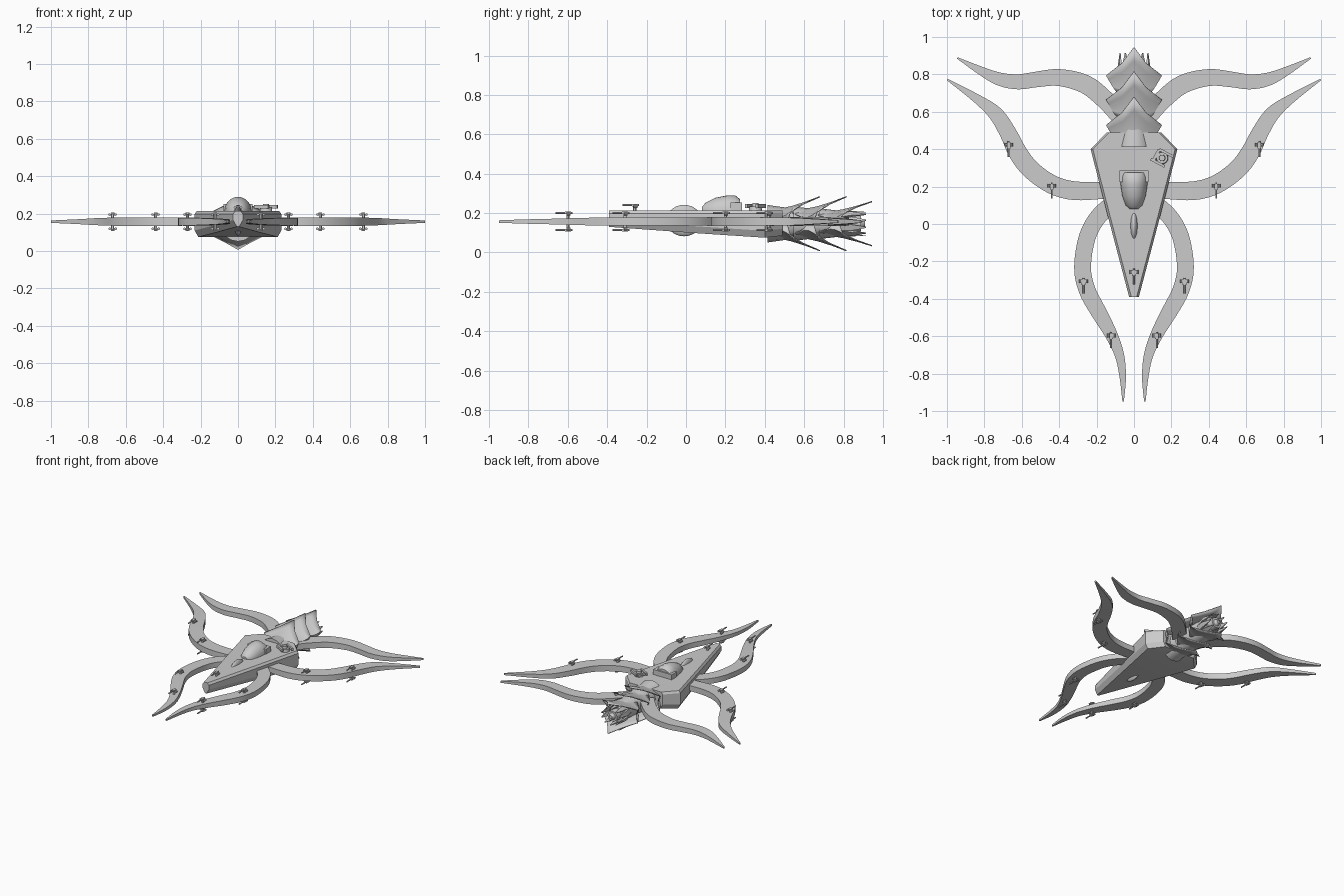
import bpy, bmesh, math
from mathutils import Vector, Matrix

cube = bpy.data.objects.get("Cube")
if cube:
    bpy.data.objects.remove(cube)

grey = bpy.data.materials.new("hull_grey")
grey.use_nodes = True
colour = (0.6, 0.6, 0.6, 1)
grey.diffuse_color = colour
grey.node_tree.nodes["Principled BSDF"].inputs["Base Color"].default_value = colour

ARM_Z = 0.157
TAIL_Z = 0.146


def finish(name, bm, smooth=30):
    bmesh.ops.recalc_face_normals(bm, faces=bm.faces)
    mesh = bpy.data.meshes.new(name)
    bm.to_mesh(mesh)
    bm.free()
    mesh.materials.append(grey)
    obj = bpy.data.objects.new(name, mesh)
    bpy.context.collection.objects.link(obj)
    bpy.ops.object.select_all(action='DESELECT')
    obj.select_set(True)
    bpy.context.view_layer.objects.active = obj
    bpy.ops.object.shade_smooth_by_angle(angle=math.radians(smooth))
    return obj


def loft(bm, rings, capped=True, closed=True):
    rows = [[bm.verts.new(p) for p in ring] for ring in rings]
    n = len(rows[0])
    for a, b in zip(rows, rows[1:]):
        for i in range(n if closed else n - 1):
            j = (i + 1) % n
            bm.faces.new((a[i], a[j], b[j], b[i]))
    if capped:
        bm.faces.new(rows[0])
        bm.faces.new(rows[-1])


def box(bm, centre, size, turn=0):
    m = Matrix.Translation(centre) @ Matrix.Rotation(turn, 4, 'Z') @ Matrix.Diagonal((*size, 1))
    bmesh.ops.create_cube(bm, size=1, matrix=m)


def rod(bm, centre, r1, r2, length, axis='Z', sides=12):
    rot = {'Z': Matrix(), 'Y': Matrix.Rotation(-math.pi / 2, 4, 'X'),
           'X': Matrix.Rotation(math.pi / 2, 4, 'Y')}[axis].to_4x4()
    bmesh.ops.create_cone(bm, cap_ends=True, segments=sides, radius1=r1, radius2=r2,
                          depth=length, matrix=Matrix.Translation(centre) @ rot)


def spline(points, steps=4):
    """Catmull-Rom curve through the control points."""
    pts = [Vector(p) for p in points]
    pts = [2 * pts[0] - pts[1]] + pts + [2 * pts[-1] - pts[-2]]
    out = []
    for a, b, c, d in zip(pts, pts[1:], pts[2:], pts[3:]):
        for k in range(steps):
            t = k / steps
            out.append(0.5 * (2 * b + (c - a) * t + (2 * a - 5 * b + 4 * c - d) * t * t
                              + (3 * b - a - 3 * c + d) * t ** 3))
    return out + [pts[-2]]


# Wedge hull with chamfered edges
def hull_ring(y, w, low, top=0.214):
    half = [(w - 0.012, top), (w, top - 0.016), (w, low + 0.035), (w - 0.02, low)]
    return [(x, y, z) for x, z in half] + [(-x, y, z) for x, z in reversed(half)]


bm = bmesh.new()
loft(bm, [hull_ring(-0.39, 0.026, 0.13), hull_ring(0.05, 0.142, 0.098),
          hull_ring(0.4, 0.232, 0.075), hull_ring(0.49, 0.145, 0.085)])
finish("hull", bm, 20)

# Canopy: rounded cross-sections widening to the back
bm = bmesh.new()
rings = []
for y, w, h in [(0.08, 0.022, 0.02), (0.1, 0.045, 0.043), (0.15, 0.063, 0.068),
                (0.21, 0.072, 0.08), (0.25, 0.073, 0.08), (0.275, 0.072, 0.06)]:
    rings.append([(w * math.cos(a * math.pi / 12), y, 0.21 + h * math.sin(a * math.pi / 12))
                  for a in range(13)])
loft(bm, rings)
finish("canopy", bm, 40)
bm = bmesh.new()
box(bm, (0, 0.255, 0.23), (0.156, 0.06, 0.045))
finish("canopy_collar", bm)

# Slim blister through the middle of the hull
bm = bmesh.new()
bmesh.ops.create_uvsphere(bm, u_segments=20, v_segments=14, radius=1,
                          matrix=Matrix.Translation((0, -0.01, 0.162)) @ Matrix.Diagonal((0.024, 0.09, 0.08, 1)))
finish("centre_blister", bm, 60)

# Curved arms: x, y, width along the centre line
arms = {
    "front_arm": [(0.1, 0.12, 0.09), (0.19, 0.04, 0.09), (0.25, -0.07, 0.09), (0.275, -0.23, 0.09),
                  (0.252, -0.35, 0.09), (0.195, -0.46, 0.085), (0.125, -0.585, 0.068),
                  (0.078, -0.7, 0.05), (0.06, -0.82, 0.034), (0.058, -0.95, 0.008)],
    "middle_arm": [(0.15, 0.18, 0.09), (0.32, 0.178, 0.1), (0.44, 0.212, 0.1), (0.55, 0.29, 0.1),
                   (0.62, 0.38, 0.1), (0.675, 0.49, 0.09), (0.74, 0.59, 0.078),
                   (0.84, 0.67, 0.048), (0.998, 0.772, 0.008)],
    "rear_arm": [(0.06, 0.56, 0.1), (0.15, 0.66, 0.1), (0.26, 0.747, 0.1), (0.4, 0.783, 0.09),
                 (0.52, 0.773, 0.083), (0.62, 0.76, 0.08), (0.72, 0.775, 0.07),
                 (0.82, 0.82, 0.045), (0.945, 0.888, 0.008)],
}
for name, path in arms.items():
    pts = spline(path)
    for side, label in ((1, "left_"), (-1, "right_")):
        bm = bmesh.new()
        rings = []
        for i, p in enumerate(pts):
            d = pts[min(i + 1, len(pts) - 1)] - pts[max(i - 1, 0)]
            n = Vector((-d.y, d.x)).normalized() * p.z / 2
            t = 0.005 + 0.17 * p.z
            rings.append([(side * (p.x + s * n.x), p.y + s * n.y, ARM_Z + v * t)
                          for s, v in ((1, 1), (-1, 1), (-1, -1), (1, -1))])
        loft(bm, rings)
        finish(label + name, bm)


# Small guns: post, cross bar with two pods, long barrel
def gun(name, x, y, base, up):
    bm = bmesh.new()
    z = base + up * 0.026
    rod(bm, (x, y, base + up * 0.01), 0.008, 0.008, 0.04)
    rod(bm, (x, y - 0.02, z), 0.005, 0.005, 0.085, 'Y', 8)
    box(bm, (x, y, z), (0.02, 0.03, 0.012))
    rod(bm, (x, y + 0.005, z - up * 0.006), 0.004, 0.004, 0.036, 'X', 8)
    for s in (-1, 1):
        rod(bm, (x + s * 0.016, y + 0.004, z - up * 0.006), 0.007, 0.007, 0.02, 'Y', 8)
    finish(name, bm)


for i, (x, y) in enumerate([(0.67, 0.42), (0.44, 0.2), (0.27, -0.31), (0.122, -0.6)]):
    for side, label in ((1, "left"), (-1, "right")):
        for up, level in ((1, "upper"), (-1, "lower")):
            gun(f"{label}_{level}_gun_{i + 1}", side * x, y, ARM_Z + up * 0.018, up)
gun("nose_gun", 0, -0.26, 0.214, 1)

# Offset deck turret with two slanted rails
bm = bmesh.new()
c, turn = Vector((0.15, 0.353, 0.222)), math.radians(-28)
rod(bm, c, 0.034, 0.03, 0.025, sides=16)
rod(bm, c + Vector((0, 0, 0.018)), 0.018, 0.016, 0.022)
for s in (-1, 1):
    off = Matrix.Rotation(turn, 3, 'Z') @ Vector((0.008 * s, 0.034 * s, 0.014))
    box(bm, c + off, (0.085, 0.014, 0.018), turn)
box(bm, c + Vector((-0.03, 0.018, 0.012)), (0.016, 0.06, 0.014), turn)
finish("deck_turret", bm)

# Tail core: stepped, tapering segments and an engine cone
bm = bmesh.new()
for y, r in ((0.5, 0.095), (0.63, 0.088), (0.76, 0.078)):
    rod(bm, (0, y, TAIL_Z), r, r * 0.75, 0.17, 'Y', 16)
rod(bm, (0, 0.86, TAIL_Z), 0.045, 0.04, 0.06, 'Y', 16)
rod(bm, (0, 0.895, TAIL_Z), 0.032, 0.012, 0.03, 'Y', 16)
finish("tail_core", bm)

# Ring of claws round the engine
bm = bmesh.new()
for k in range(10):
    a = (k + 0.5) * math.tau / 10
    out, tangent = Vector((math.cos(a), 0, math.sin(a) * 0.75)), Vector((-math.sin(a), 0, math.cos(a)))
    rings = []
    for y, r, w, t in ((0.76, 0.06, 0.018, 0.008), (0.84, 0.08, 0.016, 0.007), (0.915, 0.078, 0.003, 0.002)):
        mid = out * r + Vector((0, y, TAIL_Z))
        rings.append([mid + tangent * w * s + out * t * v
                      for s, v in ((1, 1), (-1, 1), (-1, -1), (1, -1))])
    loft(bm, rings)
finish("engine_claws", bm)

# Overlapping ridged tail plates: (x, y from tip, height) from ridge to side
front_edge = [(0, -0.29, 0.06), (0.055, -0.275, 0.054), (0.1, -0.23, 0.035), (0.112, -0.2, 0.004)]
back_edge = [(0, 0, 0.137), (0.065, -0.085, 0.1), (0.148, -0.15, 0.058), (0.125, -0.165, 0.006)]


def mirrored(half):
    return [Vector((-x, y, z)) for x, y, z in reversed(half[1:])] + [Vector(p) for p in half]


for i, (tip, tall) in enumerate([(0.68, 1), (0.815, 1), (0.945, 0.82)]):
    for up, level in ((1, "upper"), (-1, "lower")):
        rings = []
        for k in range(5):
            t = k / 4
            row = [a.lerp(b, t) for a, b in zip(mirrored(front_edge), mirrored(back_edge))]
            sag = 0.012 * math.sin(math.pi * t)
            rings.append([(p.x, p.y + tip, TAIL_Z + up * tall * max(p.z - sag, 0.003)) for p in row])
        bm = bmesh.new()
        loft(bm, rings, capped=False, closed=False)
        plate = finish(f"{level}_tail_plate_{i + 1}", bm, 25)
        solid = plate.modifiers.new("thickness", 'SOLIDIFY')
        solid.thickness = 0.006
        solid.offset = 0
